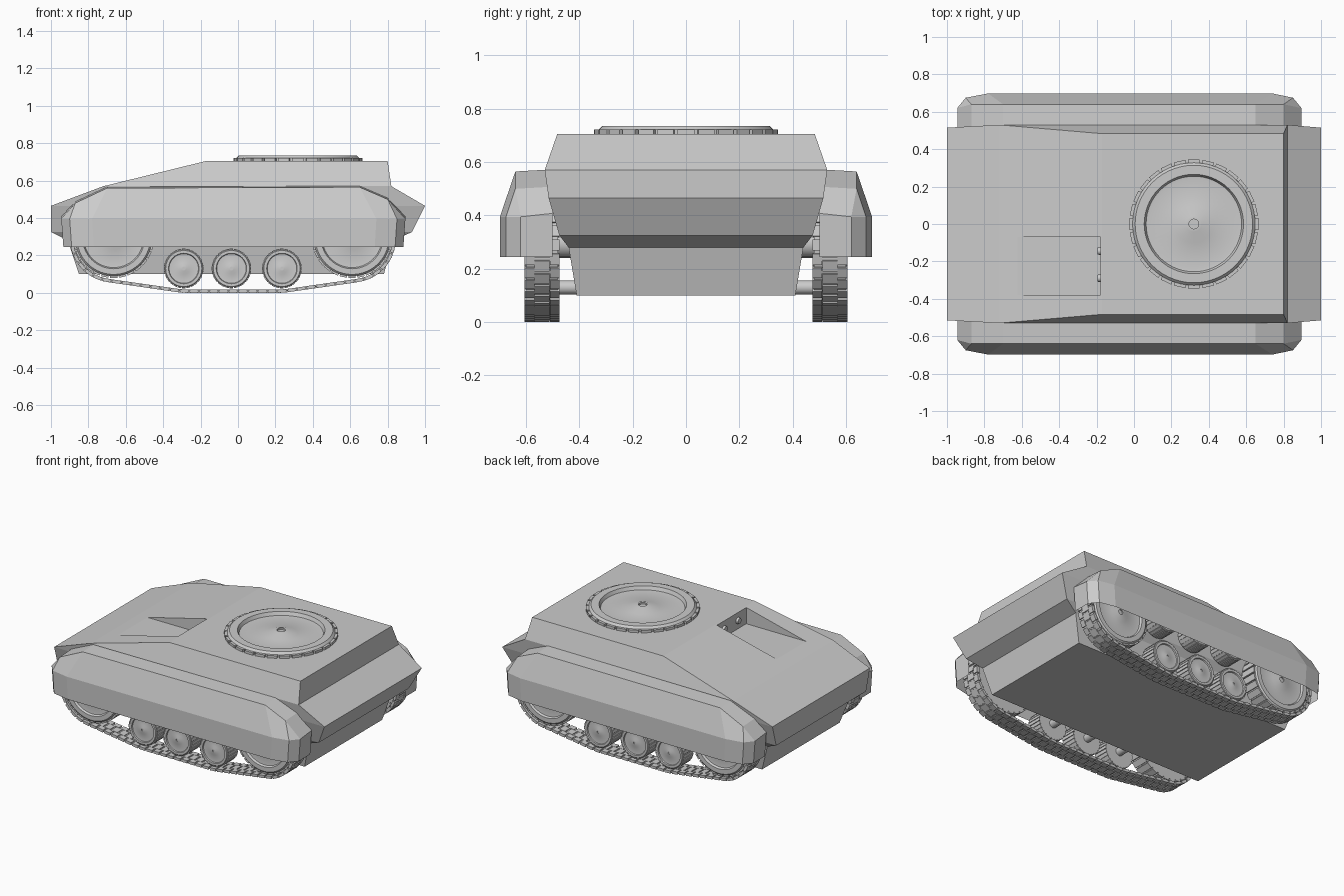
import bpy, bmesh
from math import pi, sin, cos, atan2, radians
from mathutils import Matrix, Vector

if "Cube" in bpy.data.objects:
    bpy.data.objects.remove(bpy.data.objects["Cube"])


def finish(name, bm, mirror=False, smooth=False):
    bmesh.ops.recalc_face_normals(bm, faces=bm.faces[:])
    me = bpy.data.meshes.new(name)
    bm.to_mesh(me)
    bm.free()
    ob = bpy.data.objects.new(name, me)
    bpy.context.collection.objects.link(ob)
    if smooth:
        bpy.ops.object.select_all(action='DESELECT')
        bpy.context.view_layer.objects.active = ob
        ob.select_set(True)
        bpy.ops.object.shade_smooth_by_angle(angle=radians(30))
    if mirror:
        m = ob.modifiers.new("mirror", 'MIRROR')
        m.use_axis = (False, True, False)
        m.use_mirror_merge = False
    return ob


def box(bm, size, mat):
    bmesh.ops.create_cube(bm, size=1, matrix=mat @ Matrix.Diagonal((*size, 1)))


def loft(bm, rings, closed=False):
    rows = [[bm.verts.new(p) for p in r] for r in rings]
    n = len(rows[0])
    for a, b in zip(rows, rows[1:]):
        for i in range(n if closed else n - 1):
            j = (i + 1) % n
            bm.faces.new((a[i], a[j], b[j], b[i]))
    return rows


# hull: rectangular sections stacked upwards (z, front x, rear x, half width)
SECTIONS = [(.10, -.85, .78, .41), (.28, -.91, .83, .44), (.325, -1, .93, .475),
            (.465, -1, 1, .515), (.57, -.72, .82, .53), (.705, -.17, .80, .483)]
bm = bmesh.new()
rows = loft(bm, [[(f, -w, z), (r, -w, z), (r, w, z), (f, w, z)]
                 for z, f, r, w in SECTIONS], True)
bm.faces.new(rows[0])
bm.faces.new(rows[-1])
hull = finish("hull", bm)

# sunken driver bay in the sloping roof
bm = bmesh.new()
box(bm, (.445, .31, .2), Matrix.Translation((-.4025, -.225, .694)))
cutter = finish("bay_cutter", bm)
cutter.hide_render = True
cutter.display_type = 'WIRE'
cut = hull.modifiers.new("bay", 'BOOLEAN')
cut.operation = 'DIFFERENCE'
cut.solver = 'EXACT'
cut.object = cutter

# lamps on the rear wall of the bay
bm = bmesh.new()
for y in (-.145, -.29):
    bmesh.ops.create_cone(bm, cap_ends=True, segments=16, radius1=.022, radius2=.018, depth=.02,
                          matrix=Matrix.Translation((-.185, y, .65)) @ Matrix.Rotation(-pi / 2, 4, 'Y'))
finish("bay_lamps", bm, smooth=True)

# fenders: shoulder (x, y, z) and outer edge (x, y) for each station along the side
SHOULDER = [(-.945, .62, .40), (-.87, .64, .48), (-.70, .64, .56),
            (.65, .64, .565), (.80, .64, .50), (.895, .62, .40)]
OUTER = [(-.945, .62), (-.90, .675), (-.78, .698), (.74, .698), (.85, .675), (.895, .62)]
bm = bmesh.new()
rows = loft(bm, [[(sx, .50, sz + .008), (sx, sy, sz), (ox, oy, .395), (ox * .988, oy, .245)]
                 for (sx, sy, sz), (ox, oy) in zip(SHOULDER, OUTER)])
for row in (rows[0], rows[-1]):
    low = bm.verts.new((row[3].co.x, .50, .245))
    bm.faces.new((row[0], row[1], row[2], row[3], low))
bmesh.ops.remove_doubles(bm, verts=bm.verts[:], dist=.008)
fender = finish("fenders", bm, mirror=True)

# wheels: lathe profile as fractions of the radius
FACE = [(.075, .055), (.075, .085), (.12, .085), (.29, .025), (.70, .015),
        (.74, .02), (.77, .085), (.91, .085), (.95, .045)]


def wheel(name, radius, back, mat, mirror=False, segs=56, teeth=28):
    bm = bmesh.new()
    prof = [(r * radius, h * radius) for r, h in FACE] + [(.95 * radius, -back)]
    rows = loft(bm, [[mat @ Vector((r * cos(2 * pi * i / segs), r * sin(2 * pi * i / segs), h))
                      for i in range(segs)] for r, h in prof], True)
    bm.faces.new(rows[0])
    bm.faces.new(rows[-1])
    top = .045 * radius
    for i in range(teeth):
        box(bm, (.09 * radius, .18 * radius, top + back), mat @ Matrix.Rotation(2 * pi * i / teeth, 4, 'Z')
            @ Matrix.Translation((.953 * radius, 0, (top - back) / 2)))
    return finish(name, bm, mirror, True)


wheel("roof_hatch", .345, .01, Matrix.Translation((.32, 0, .706)))

# running gear (x, z, radius): two large end wheels, three road wheels, three return rollers
WHEELS = [("front_wheel", -.665, .295, .216), ("rear_wheel", .61, .295, .216)]
for k, x in enumerate((-.29, -.035, .235)):
    WHEELS.append((f"road_wheel_{k + 1}", x, .13, .106))
    WHEELS.append((f"return_roller_{k + 1}", x, .405, .100))
for name, x, z, r in WHEELS:
    wheel(name, r, .10, Matrix.Translation((x, .585, z)) @ Matrix.Rotation(-pi / 2, 4, 'X'), True)

# axles joining wheels to hull
bm = bmesh.new()
for name, x, z, r in WHEELS:
    bmesh.ops.create_cone(bm, cap_ends=True, segments=16, radius1=.25 * r, radius2=.25 * r, depth=.14,
                          matrix=Matrix.Translation((x, .45, z)) @ Matrix.Rotation(pi / 2, 4, 'X'))
finish("axles", bm, mirror=True, smooth=True)

# track path: the taut loop around all wheels
path = []
for i in range(720):
    a = 2 * pi * i / 720
    d = Vector((cos(a), sin(a)))
    c, r = max(((Vector((x, z)), r) for _, x, z, r in WHEELS), key=lambda w: w[0].dot(d) + w[1])
    path.append(c + d * (r + .009))
steps = [(path[(i + 1) % 720] - p).length for i, p in enumerate(path)]
total = sum(steps)


def along(s):
    s %= total
    for i, l in enumerate(steps):
        if s <= l and l > 0:
            return path[i].lerp(path[(i + 1) % 720], s / l)
        s -= l
    return path[0]


# track links: two side pads and a staggered middle pad over a thin base plate
COUNT = 76
pitch = total / COUNT
bm = bmesh.new()
for i in range(COUNT):
    for off, pads in ((0, ((.493, .036), (.587, .036))), (.5, ((.54, .055),))):
        p, q = along((i + off - .4) * pitch), along((i + off + .4) * pitch)
        mid = (p + q) / 2
        ang = atan2(q.y - p.y, q.x - p.x)
        for y, w in pads:
            box(bm, (pitch * .8, w, .018),
                Matrix.Translation((mid.x, y, mid.y)) @ Matrix.Rotation(-ang, 4, 'Y'))
    p, q = along(i * pitch), along((i + 1) * pitch)
    mid, ang = (p + q) / 2, atan2(q.y - p.y, q.x - p.x)
    box(bm, (pitch, .12, .007), Matrix.Translation((mid.x, .54, mid.y)) @ Matrix.Rotation(-ang, 4, 'Y'))
low = min(v.co.z for v in bm.verts)
bmesh.ops.translate(bm, verts=bm.verts[:], vec=(0, 0, -low))
finish("tracks", bm, mirror=True)
